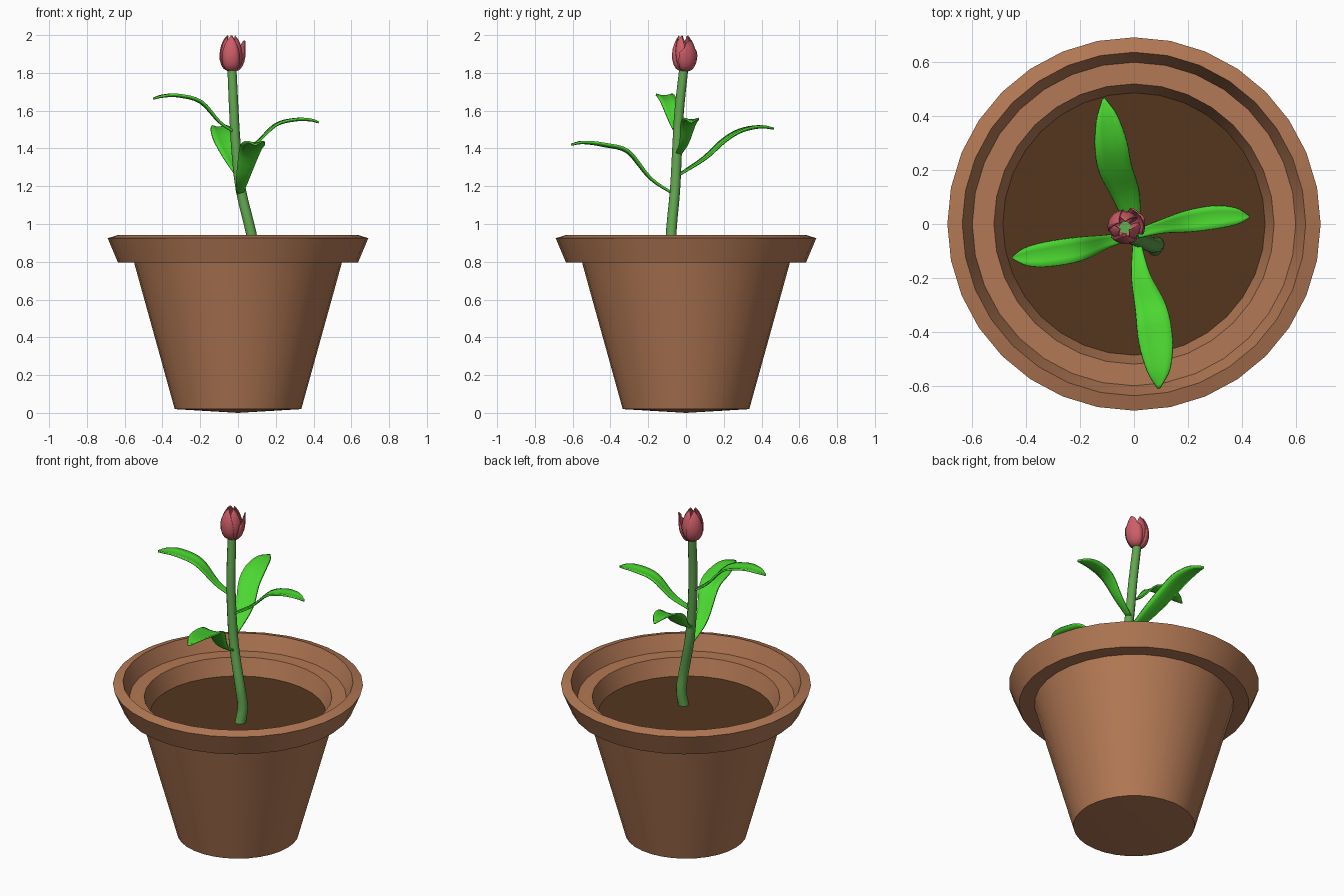
import bpy, bmesh
from math import sin, cos, pi, radians
from mathutils import Vector

if "Cube" in bpy.data.objects:
    bpy.data.objects.remove(bpy.data.objects["Cube"])


def material(name, rgb):
    m = bpy.data.materials.new(name)
    m.diffuse_color = (*rgb, 1)
    m.use_nodes = True
    m.node_tree.nodes["Principled BSDF"].inputs["Base Color"].default_value = m.diffuse_color
    return m


TERRACOTTA = material("terracotta", (0.45, 0.19, 0.09))
SOIL = material("soil", (0.09, 0.037, 0.013))
STEM = material("stem_green", (0.12, 0.38, 0.08))
LEAF = material("leaf_green", (0.07, 0.68, 0.03))
PETAL = material("petal_pink", (0.62, 0.11, 0.14))


def finish(name, bm, mat, angle=35):
    bmesh.ops.remove_doubles(bm, verts=bm.verts, dist=1e-5)
    bmesh.ops.recalc_face_normals(bm, faces=bm.faces)
    me = bpy.data.meshes.new(name)
    bm.to_mesh(me)
    bm.free()
    ob = bpy.data.objects.new(name, me)
    bpy.context.collection.objects.link(ob)
    me.materials.append(mat)
    bpy.ops.object.select_all(action='DESELECT')
    ob.select_set(True)
    bpy.context.view_layer.objects.active = ob
    bpy.ops.object.shade_smooth_by_angle(angle=radians(angle))
    return ob


def lathe(name, profile, mat, sides=32):
    bm = bmesh.new()
    vs = [bm.verts.new((r, 0, z)) for r, z in profile]
    es = [bm.edges.new(p) for p in zip(vs, vs[1:])]
    bmesh.ops.spin(bm, geom=vs + es, cent=(0, 0, 0), axis=(0, 0, 1),
                   angle=2 * pi, steps=sides, use_duplicate=False)
    return finish(name, bm, mat, 25)


def sheet(name, rows, mat, thickness):
    # thin skin through rows of points, given thickness with solidify
    bm = bmesh.new()
    grid = [[bm.verts.new(p) for p in row] for row in rows]
    for a, b in zip(grid, grid[1:]):
        for i in range(len(a) - 1):
            bm.faces.new((a[i], a[i + 1], b[i + 1], b[i]))
    ob = finish(name, bm, mat, 60)
    mod = ob.modifiers.new("thickness", 'SOLIDIFY')
    mod.thickness = thickness
    mod.offset = 0
    return ob


def smooth_path(pts, per=4):
    # Catmull-Rom interpolation of a list of vectors
    p = [2 * pts[0] - pts[1]] + pts + [2 * pts[-1] - pts[-2]]
    out = []
    for i in range(1, len(p) - 2):
        a, b, c, d = p[i - 1:i + 3]
        for k in range(per):
            t = k / per
            out.append(0.5 * (2 * b + (c - a) * t + (2 * a - 5 * b + 4 * c - d) * t * t
                              + (3 * b - a - 3 * c + d) * t ** 3))
    return out + [pts[-1]]


# pot with stepped rim, and the soil inside
lathe("pot", [(0, 0), (0.335, 0.02), (0.55, 0.795), (0.635, 0.795), (0.69, 0.925),
              (0.635, 0.942), (0.598, 0.85), (0.518, 0.85), (0.485, 0.75)], TERRACOTTA)
lathe("soil", [(0, 0.75), (0.487, 0.75)], SOIL)

# stem
stem_pts = [Vector(p) for p in [
    (0.076, -0.088, 0.74), (0.084, -0.075, 0.84), (0.068, -0.078, 0.96),
    (0.015, -0.058, 1.18), (-0.01, -0.047, 1.4), (-0.022, -0.036, 1.6),
    (-0.032, -0.012, 1.82)]]
path = smooth_path(stem_pts, 3)
bm = bmesh.new()
rings = []
for i, c in enumerate(path):
    r = 0.03 - 0.006 * i / (len(path) - 1)
    tan = (path[min(i + 1, len(path) - 1)] - path[max(i - 1, 0)]).normalized()
    u = tan.cross(Vector((0, 1, 0))).normalized()
    w = tan.cross(u)
    rings.append([bm.verts.new(c + r * (u * cos(k * pi / 6) + w * sin(k * pi / 6)))
                  for k in range(12)])
for a, b in zip(rings, rings[1:]):
    for k in range(12):
        bm.faces.new((a[k], a[(k + 1) % 12], b[(k + 1) % 12], b[k]))
bm.faces.new(rings[-1])
finish("stem", bm, STEM)

# leaves: spine points as (x, y, z, width)
leaves = {
    "leaf_left": [(-0.02, -0.045, 1.485, .03), (-0.1, -0.065, 1.54, .05),
                  (-0.2, -0.092, 1.645, .088), (-0.32, -0.112, 1.678, .092),
                  (-0.4, -0.122, 1.675, .066), (-0.45, -0.125, 1.663, .008)],
    "leaf_right": [(0.0, -0.04, 1.37, .03), (0.1, -0.01, 1.43, .05),
                   (0.2, 0.01, 1.522, .08), (0.3, 0.025, 1.55, .085),
                   (0.38, 0.03, 1.55, .06), (0.427, 0.027, 1.538, .008)],
    "leaf_front": [(0.01, -0.07, 1.16, .03), (0.025, -0.19, 1.24, .07),
                   (0.062, -0.31, 1.38, .115), (0.08, -0.43, 1.415, .125),
                   (0.092, -0.54, 1.43, .085), (0.092, -0.608, 1.42, .01)],
    "leaf_back": [(0.005, -0.035, 1.26, .04), (-0.028, 0.1, 1.345, .1),
                  (-0.068, 0.2, 1.435, .122), (-0.085, 0.29, 1.49, .12),
                  (-0.1, 0.39, 1.513, .08), (-0.112, 0.464, 1.505, .01)],
}
for name, pts in leaves.items():
    spine = smooth_path([Vector(p) for p in pts])
    a, b = spine[0].to_3d(), spine[-1].to_3d()
    side = (b - a).cross(Vector((0, 0, 1))).normalized()
    rows = []
    for p in spine:
        c = p.to_3d()
        h = max(p[3], 0.008) / 2
        rows.append([c + side * (h * s) + Vector((0, 0, 0.2 * h * (s * s - 0.3)))
                     for s in (-1, -0.5, 0, 0.5, 1)])
    sheet(name, rows, LEAF, 0.01)

# tulip petals: three outer (the first flares out), three inner
cup = smooth_path([Vector(p) for p in [
    (0.008, 1.808, 0), (0.042, 1.825, 0), (0.06, 1.87, 0),
    (0.058, 1.925, 0), (0.042, 1.97, 0), (0.026, 1.995, 0)]], 2)
for i in range(6):
    inner = i >= 3
    azimuth = radians(25 + 120 * (i % 3) + (60 if inner else 0))
    rows = []
    for k, p in enumerate(cup):
        v = k / (len(cup) - 1)
        r = p.x - (0.006 if inner else 0) + (0.05 * v ** 2.5 if i == 0 else 0)
        z = p.y - (0.025 * v if i == 0 else 0)
        spread = 0.95 * (1 - 0.93 * v ** 3) * (0.65 if i == 0 and v > 0.6 else 1)
        rows.append([(-0.034 + r * cos(azimuth + spread * s),
                      -0.01 + r * sin(azimuth + spread * s), z)
                     for s in (-1, -0.6, -0.2, 0.2, 0.6, 1)])
    sheet(f"petal_{i + 1}", rows, PETAL, 0.006)
